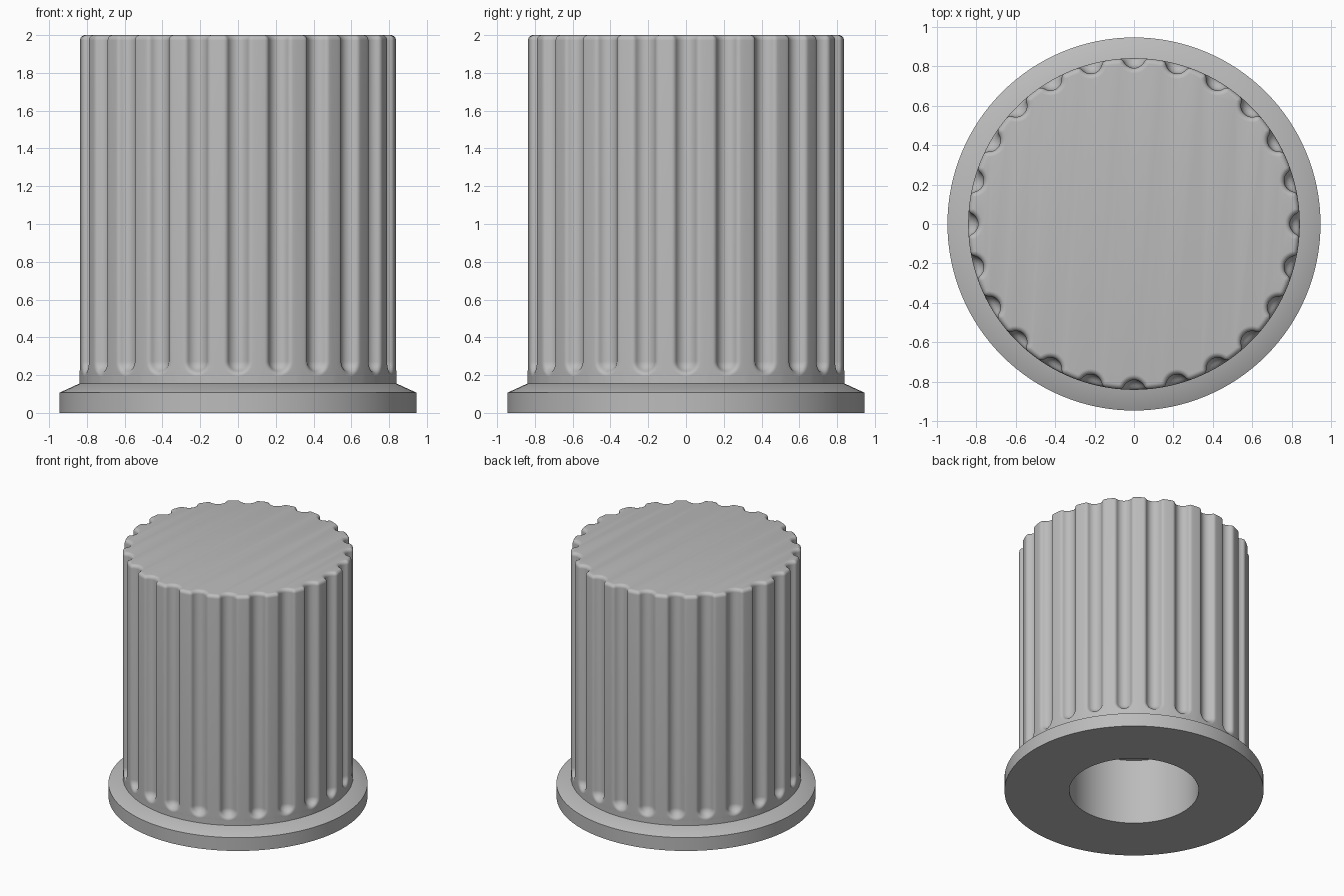
import bpy, bmesh, math

cube = bpy.data.objects.get("Cube")
if cube:
    bpy.data.objects.remove(cube, do_unlink=True)

grey = bpy.data.materials.new("plain grey")
grey.use_nodes = True
COLOUR = (0.5, 0.5, 0.5, 1)
grey.diffuse_color = COLOUR
grey.node_tree.nodes["Principled BSDF"].inputs["Base Color"].default_value = COLOUR

R, TOP, FLUTES = 0.84, 2.0, 24
GROOVE, OUT, FILLET = 0.058, 0.008, 0.028     # groove radius, its centre beyond R, edge rounding
REACH = GROOVE + FILLET
W = math.sqrt(REACH ** 2 - (FILLET + OUT) ** 2)   # half width of a groove with its fillets
A = math.asin(W / REACH)
END = 0.195 + W                               # height where the rounded groove end starts
HALF = math.pi * R / FLUTES


def finish(name, bm):
    bmesh.ops.recalc_face_normals(bm, faces=bm.faces)
    me = bpy.data.meshes.new(name)
    bm.to_mesh(me)
    bm.free()
    me.materials.append(grey)
    ob = bpy.data.objects.new(name, me)
    bpy.context.collection.objects.link(ob)
    bpy.ops.object.select_all(action="DESELECT")
    ob.select_set(True)
    bpy.context.view_layer.objects.active = ob
    bpy.ops.object.shade_smooth_by_angle(angle=math.radians(35))


def skin(bm, rings):
    for a, b in zip(rings, rings[1:]):
        for i in range(len(a)):
            j = (i + 1) % len(a)
            bm.faces.new((a[i], a[j], b[j], b[i]))


def half_section(offset):
    """Half groove as (sideways, depth), from groove centre to middle of the land."""
    pts = []
    for i in range(9):
        b = A * i / 8
        r = GROOVE + offset
        pts.append((r * math.sin(b), r * math.cos(b) - OUT))
    for i in range(1, 6):
        a = A * (1 - i / 5)
        r = FILLET - offset
        pts.append((W - r * math.sin(a), FILLET - r * math.cos(a)))
    pts.append(((W + HALF) / 2, offset))
    pts.append((HALF, offset))
    return pts


def groove_depth(d):
    if d >= W:
        return 0
    if d < W * GROOVE / REACH:
        return math.sqrt(GROOVE ** 2 - d * d) - OUT
    return FILLET - math.sqrt(FILLET ** 2 - (W - d) ** 2)


def end_section(phi):
    """Half section through the rounded lower end of a groove."""
    squeeze = max(math.cos(phi), 0.15)
    pts = []
    for u, depth in half_section(0):
        if u < W + 1e-6:
            u *= squeeze
            depth = groove_depth(math.hypot(u, W * math.sin(phi)))
        pts.append((u, depth))
    return pts


def ring(bm, half, z):
    full = [(-u, d) for u, d in half[:0:-1]] + half[:-1]
    verts = []
    for k in range(FLUTES):
        for u, d in full:
            t = 2 * math.pi * k / FLUTES + u / R
            verts.append(bm.verts.new(((R - d) * math.cos(t), (R - d) * math.sin(t), z)))
    return verts


# Fluted grip: cylinder wall, rounded groove ends, straight grooves, rounded top rim
bm = bmesh.new()
quarter = math.pi / 2
rings = [ring(bm, end_section(quarter), 0.15)]
for i in range(14, -1, -1):
    phi = quarter * i / 14
    rings.append(ring(bm, end_section(phi), END - W * math.sin(phi)))
for i in range(7):
    t = quarter * i / 6
    o = min(FILLET * (1 - math.cos(t)), FILLET * 0.98)
    rings.append(ring(bm, half_section(o), TOP - FILLET * (1 - math.sin(t))))
skin(bm, rings)
bm.faces.new(rings[-1])
finish("fluted_grip", bm)

# Base flange with conical shoulder and blind shaft hole
bm = bmesh.new()
profile = [(0.7, 0.155), (R, 0.155), (0.945, 0.107), (0.945, 0), (0.472, 0), (0.472, 0.527)]
SEG = 128
rings = [[bm.verts.new((r * math.cos(2 * math.pi * i / SEG), r * math.sin(2 * math.pi * i / SEG), z))
          for i in range(SEG)] for r, z in profile]
skin(bm, rings)
bm.faces.new(rings[-1])
# Orient the open shell outward, starting from the flat underside
finish("base_flange", bm)
